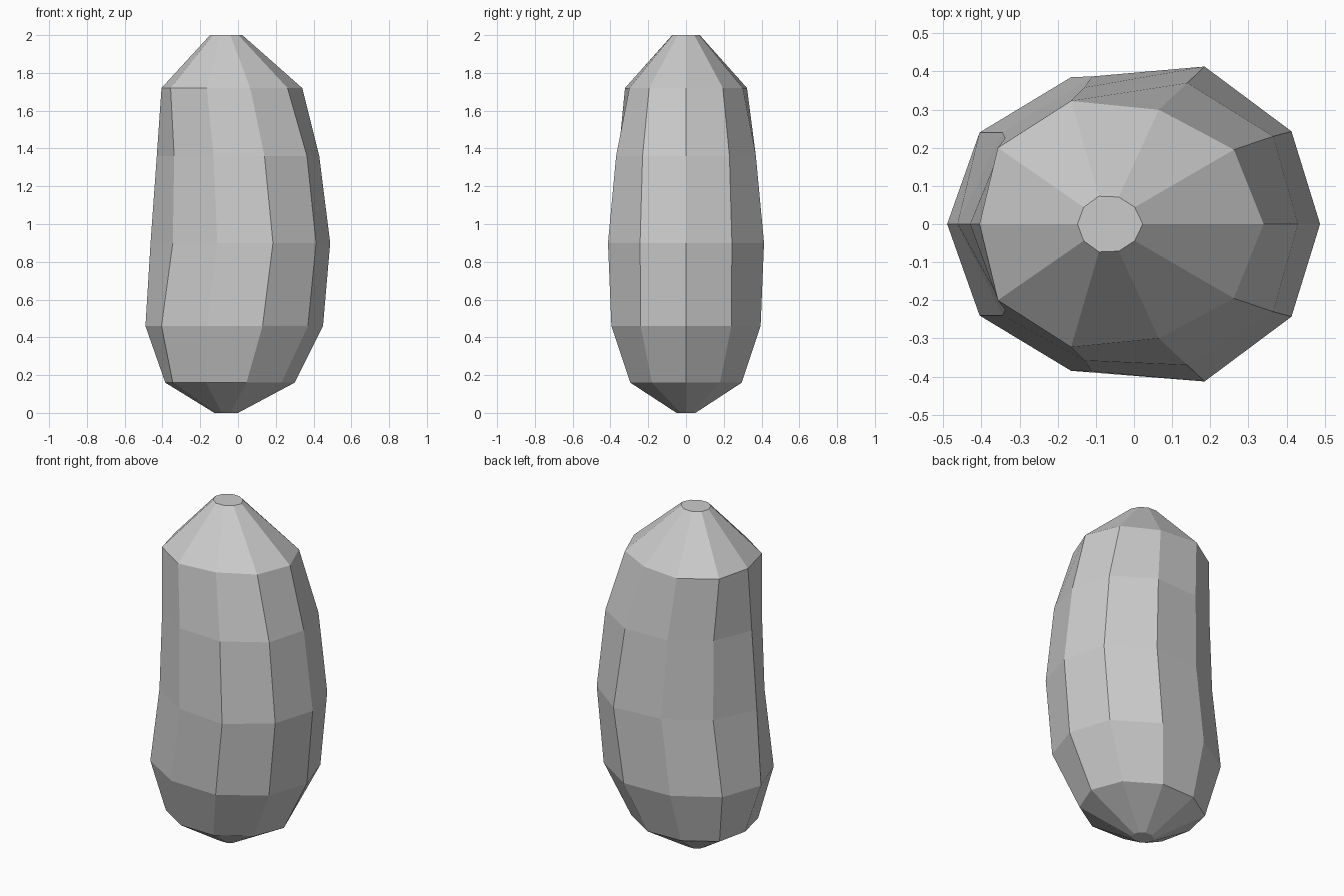
import bpy, bmesh

# Half cross-sections (right to left), mirrored in y: z, x positions, y half-widths
rings = [
    (0.00, (0.00, -0.01, -0.04, -0.085, -0.115, -0.125), (0.03, 0.05, 0.05, 0.03)),
    (0.16, (0.30, 0.23, 0.045, -0.17, -0.345, -0.385), (0.18, 0.295, 0.29, 0.18)),
    (0.46, (0.45, 0.37, 0.13, -0.165, -0.405, -0.49), (0.24, 0.395, 0.385, 0.24)),
    (0.90, (0.488, 0.413, 0.185, -0.11, -0.345, -0.463), (0.243, 0.413, 0.387, 0.24)),
    (1.36, (0.43, 0.365, 0.14, -0.13, -0.338, -0.43), (0.23, 0.37, 0.358, 0.225)),
    (1.72, (0.34, 0.262, 0.065, -0.165, -0.357, -0.405), (0.195, 0.30, 0.323, 0.20)),
    (2.00, (0.023, 0.002, -0.04, -0.092, -0.132, -0.148), (0.044, 0.071, 0.073, 0.044)),
]

# Ten-sided body lofted through the rings
bm = bmesh.new()
loops = []
for z, xs, ys in rings:
    half = list(zip(xs, (0, *ys, 0)))
    outline = half + [(x, -y) for x, y in half[-2:0:-1]]
    loops.append([bm.verts.new((x, y, z)) for x, y in outline])
for low, high in zip(loops, loops[1:]):
    n = len(low)
    for i in range(n):
        j = (i + 1) % n
        bm.faces.new((low[i], low[j], high[j], high[i]))

# End caps
bm.faces.new(loops[0][::-1])
bm.faces.new(loops[-1])
bmesh.ops.recalc_face_normals(bm, faces=bm.faces)

mesh = bpy.data.meshes.new("bean_body")
bm.to_mesh(mesh)
bm.free()
bpy.context.collection.objects.link(bpy.data.objects.new("bean_body", mesh))
